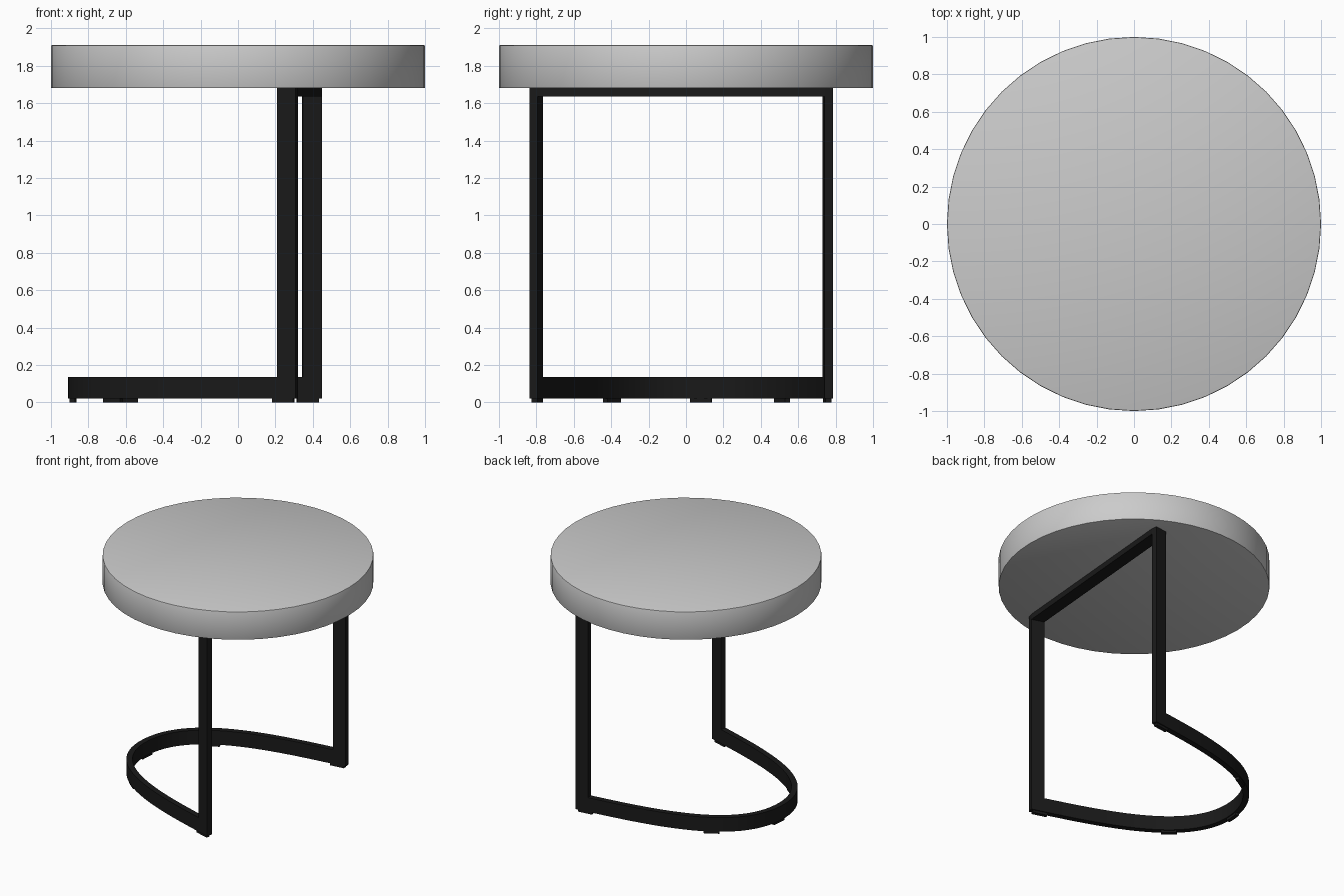
import bpy, bmesh, math
from mathutils import Vector
from mathutils.geometry import interpolate_bezier

if "Cube" in bpy.data.objects:
    bpy.data.objects.remove(bpy.data.objects["Cube"])

black = bpy.data.materials.new("black_metal")
black.diffuse_color = (0.01, 0.01, 0.01, 1)
black.use_nodes = True
black.node_tree.nodes["Principled BSDF"].inputs["Base Color"].default_value = black.diffuse_color

# Plan curve of the base: a U with splayed ends, turned slightly about z
APEX = Vector((-0.885, 0.08))
ANG = math.radians(-4.8)
U = Vector((math.cos(ANG), math.sin(ANG)))
V = Vector((-U.y, U.x))
half = interpolate_bezier(Vector((0, 0)), Vector((0, 0.53)),
                          Vector((0.683, 0.668)), Vector((1.27, 0.793)), 200)
local = [(p[0], -p[1]) for p in reversed(half)] + [(p[0], p[1]) for p in half[1:]]
path = [APEX + U * p + V * q for p, q in local]
dist = [0.0]
for a, b in zip(path, path[1:]):
    dist.append(dist[-1] + (b - a).length)
LENGTH = dist[-1]
THICK = 0.045


def at(s):
    """Point and sideways normal at arc length s."""
    i = max(k for k in range(len(path) - 1) if dist[k] <= s + 1e-9)
    d = (path[i + 1] - path[i]).normalized()
    return path[i] + d * (s - dist[i]), Vector((d.y, -d.x))


def finish(name, bm, mat=None, smooth=None):
    bmesh.ops.recalc_face_normals(bm, faces=bm.faces[:])
    me = bpy.data.meshes.new(name)
    bm.to_mesh(me)
    bm.free()
    ob = bpy.data.objects.new(name, me)
    bpy.context.collection.objects.link(ob)
    if mat:
        me.materials.append(mat)
    if smooth:
        bpy.context.view_layer.objects.active = ob
        ob.select_set(True)
        bpy.ops.object.shade_smooth_by_angle(angle=math.radians(smooth))
        ob.select_set(False)
    return ob


def strip(name, s0, s1, z0, z1, thick, n):
    """Flat bar standing on edge, following the plan curve."""
    bm = bmesh.new()
    rings = []
    for i in range(n + 1):
        c, nrm = at(s0 + (s1 - s0) * i / n)
        o, k = c + nrm * thick / 2, c - nrm * thick / 2
        rings.append([bm.verts.new((q.x, q.y, z))
                      for q, z in ((k, z0), (o, z0), (o, z1), (k, z1))])
    for a, b in zip(rings, rings[1:]):
        for j in range(4):
            bm.faces.new((a[j], a[(j + 1) % 4], b[(j + 1) % 4], b[j]))
    bm.faces.new(rings[0])
    bm.faces.new(rings[-1])
    return finish(name, bm, black, 30)


# Round top with a small softened rim
bm = bmesh.new()
bmesh.ops.create_cone(bm, cap_ends=True, segments=48, radius1=1, radius2=1, depth=0.23)
bmesh.ops.translate(bm, verts=bm.verts[:], vec=(0, 0, 1.795))
rim = [e for e in bm.edges if abs(e.verts[0].co.z - e.verts[1].co.z) < 1e-4]
bmesh.ops.bevel(bm, geom=rim, offset=0.006, segments=2, profile=0.5, affect='EDGES')
finish("table_top", bm, smooth=40)

# Curved base and two upright legs
LEG = 0.104
strip("base_band", 0, LENGTH, 0.02, 0.135, THICK, 56)
strip("front_leg", 0, LEG, 0.02, 1.68, THICK, 1)
strip("back_leg", LENGTH - LEG, LENGTH, 0.02, 1.68, THICK, 1)

# Flat crossbar under the top, ending flush with the legs
bm = bmesh.new()
corners = []
for s in (0.0, LEG, LENGTH - LEG, LENGTH):
    c, nrm = at(s)
    corners.append(c + nrm * THICK / 2)
low = [bm.verts.new((c.x, c.y, 1.635)) for c in corners]
high = [bm.verts.new((c.x, c.y, 1.68)) for c in corners]
bm.faces.new(low)
bm.faces.new(high)
for j in range(4):
    k = (j + 1) % 4
    bm.faces.new((low[j], low[k], high[k], high[j]))
finish("crossbar", bm, black)

# Small pads under the base
side = next(d for d, l in zip(dist, local) if l[1] > -0.457)
for i, s in enumerate((0.075, side, LENGTH / 2, LENGTH - side, LENGTH - 0.075)):
    strip(f"foot_pad_{i + 1}", s - 0.058, s + 0.058, 0, 0.021, 0.03, 4)
